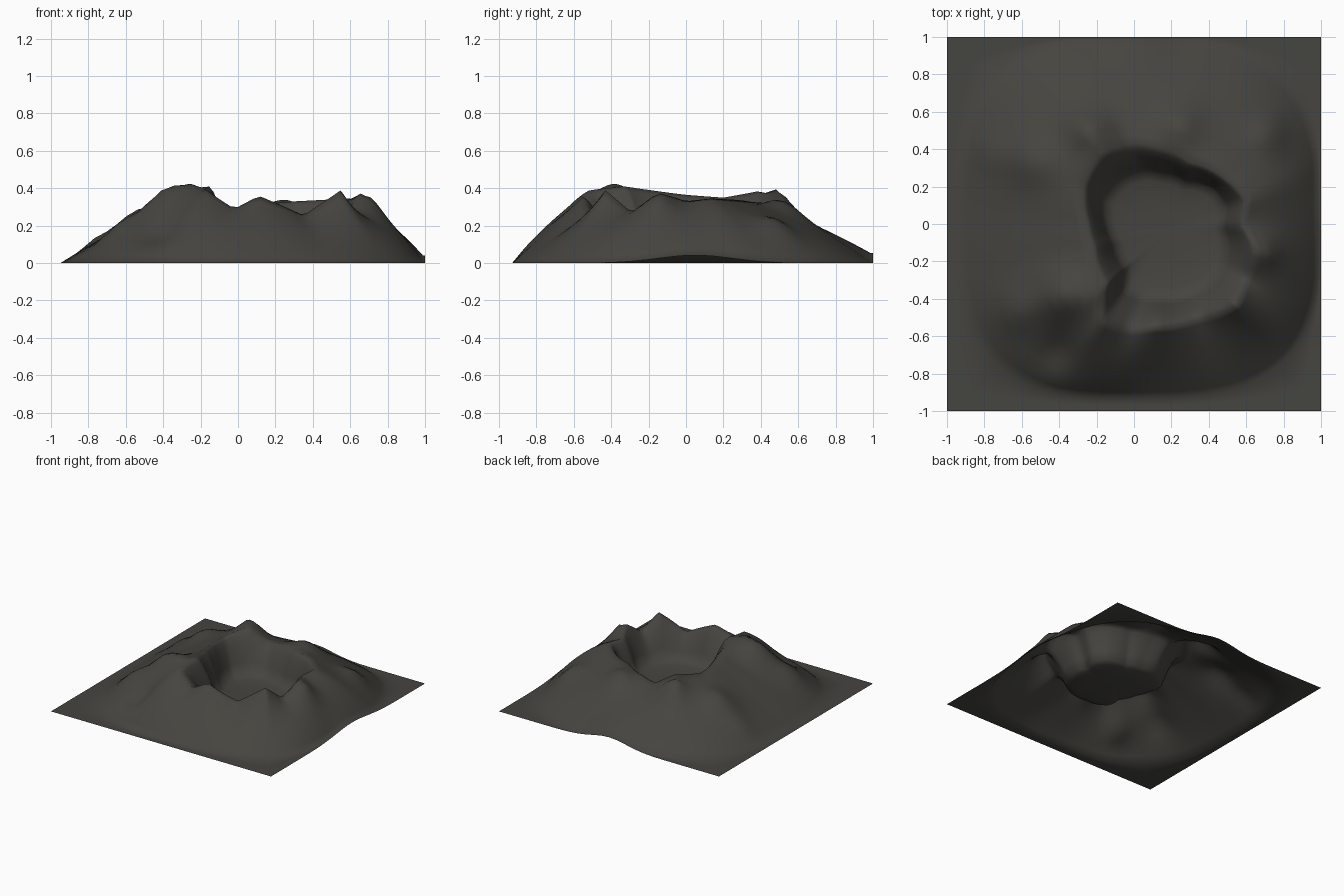
import bpy, bmesh, math

if "Cube" in bpy.data.objects:
    bpy.data.objects.remove(bpy.data.objects["Cube"])

CX, CY, FLOOR = 0.18, -0.03, 0.05      # crater centre and floor height

# Crater rim: x, y, rim height, height halfway down the flank, floor size / rim size
RIM = [(0.57, 0.00, 0.33, 0.23, 0.72), (0.60, 0.13, 0.345, 0.23, 0.72), (0.49, 0.24, 0.34, 0.20, 0.78),
       (0.30, 0.33, 0.33, 0.20, 0.70), (0.12, 0.41, 0.315, 0.20, 0.66), (-0.02, 0.43, 0.29, 0.19, 0.66),
       (-0.17, 0.39, 0.385, 0.19, 0.66), (-0.27, 0.20, 0.35, 0.20, 0.74), (-0.25, 0.00, 0.365, 0.20, 0.74),
       (-0.22, -0.12, 0.38, 0.21, 0.70), (-0.15, -0.33, 0.41, 0.25, 0.66), (-0.17, -0.52, 0.39, 0.23, 0.62),
       (-0.02, -0.57, 0.29, 0.19, 0.66), (0.11, -0.55, 0.36, 0.18, 0.70), (0.35, -0.50, 0.255, 0.14, 0.74),
       (0.55, -0.43, 0.39, 0.17, 0.66), (0.60, -0.29, 0.27, 0.19, 0.70), (0.66, -0.15, 0.375, 0.21, 0.64)]

# Shoulders, ridges and hollows: x, y, height, width
BUMPS = [(-0.40, -0.38, 0.09, 0.12), (-0.25, -0.40, 0.04, 0.10), (-0.62, -0.46, 0.05, 0.11),
         (-0.55, 0.34, 0.06, 0.13), (-0.78, 0.37, 0.03, 0.09), (0.25, 0.53, 0.06, 0.12),
         (-0.40, -0.68, -0.06, 0.11), (-0.23, 0.50, 0.08, 0.11), (0.72, 0.48, 0.05, 0.10),
         (0.72, -0.14, 0.03, 0.07)]

TAU = 2 * math.pi
ring = sorted((math.atan2(y - CY, x - CX) % TAU, math.hypot(x - CX, y - CY), z, m, f)
              for x, y, z, m, f in RIM)


def rim_at(a):
    """Rim radius, rim height, flank height and floor ratio in direction a."""
    for i, p in enumerate(ring):
        q = ring[(i + 1) % len(ring)]
        span, off = (q[0] - p[0]) % TAU, (a - p[0]) % TAU
        if off <= span:
            t = off / span
            return [p[k] + (q[k] - p[k]) * t for k in range(1, 5)]


def foot_at(bx, by):
    """Fraction of the way to the border point where the slope meets the ground."""
    lo, hi = 0.0, 0.985
    for _ in range(20):
        k = (lo + hi) / 2
        x, y = CX + (bx - CX) * k, CY + (by - CY) * k
        x, y = (x / 0.95 if x < 0 else x), (y / 0.93 if y < 0 else y)
        if abs(x) ** 3 + abs(y) ** 3 < 1:
            lo = k
        else:
            hi = k
    return lo


def lift_at(bx, by):
    """Low swells where the north and east flanks run off the border."""
    if by > 0.999:
        return 0.055 * math.exp(-(bx / 0.22) ** 2)
    if bx > 0.999:
        return 0.042 * math.exp(-((by - 0.05) / 0.28) ** 2)
    return 0.0


def spoke(bx, by):
    """Points from near the crater centre out to one border point."""
    dx, dy = bx - CX, by - CY
    b = math.hypot(dx, dy)
    r, z, m, f = rim_at(math.atan2(dy, dx) % TAU)
    foot, e = foot_at(bx, by) * b, lift_at(bx, by)
    pts = []

    def add(d, h):
        pts.append((CX + dx * d / b, CY + dy * d / b, max(0.0, h)))

    for t in (0.3, 0.6, 0.85, 1.0):                       # crater floor
        add(r * f * t, FLOOR + 0.03 * t ** 4)
    for q in (0.2, 0.4, 0.6, 0.8, 1.0):                   # crater wall
        add(r * (f + (1 - f) * q), FLOOR + 0.03 + (z - FLOOR - 0.03) * (1 - (1 - q) ** 1.5))
    for i in range(1, 13):                                # outer flank
        s = i / 12
        d = r + (foot - r) * s
        x, y = CX + dx * d / b, CY + dy * d / b
        h = z * (1 - s) * (1 - 2 * s) + 4 * m * s * (1 - s) + e * s * (2 * s - 1)
        fade = min(1.0, 6 * s) * min(1.0, 4 * (1 - s))
        h += fade * sum(ph * math.exp(-((x - px) ** 2 + (y - py) ** 2) / w ** 2)
                        for px, py, ph, w in BUMPS)
        add(d, h)
    for k in (0.5, 1.0):                                  # flat ground
        add(foot + (b - foot) * k, e)
    return pts


# Border points of the square, corners included, anticlockwise
N = 28
steps = [-1 + 2 * i / N for i in range(N)]
border = ([(1, t) for t in steps] + [(-t, 1) for t in steps]
          + [(-1, -t) for t in steps] + [(t, -1) for t in steps])

# Terrain sheet: spokes joined by quads, fan in the middle
bm = bmesh.new()
centre = bm.verts.new((CX, CY, FLOOR))
spokes = [[bm.verts.new(p) for p in spoke(*b)] for b in border]
for i, a in enumerate(spokes):
    c = spokes[(i + 1) % len(spokes)]
    bm.faces.new((centre, a[0], c[0]))
    for j in range(len(a) - 1):
        bm.faces.new((a[j], a[j + 1], c[j + 1], c[j]))
for f in bm.faces:
    f.smooth = True
mesh = bpy.data.meshes.new("volcano_terrain")
bm.to_mesh(mesh)
bm.free()
terrain = bpy.data.objects.new("volcano_terrain", mesh)
bpy.context.collection.objects.link(terrain)

# Dark rock
rock = bpy.data.materials.new("dark_rock")
rock.diffuse_color = (0.06, 0.058, 0.05, 1)
rock.use_nodes = True
rock.node_tree.nodes["Principled BSDF"].inputs["Base Color"].default_value = rock.diffuse_color
mesh.materials.append(rock)
